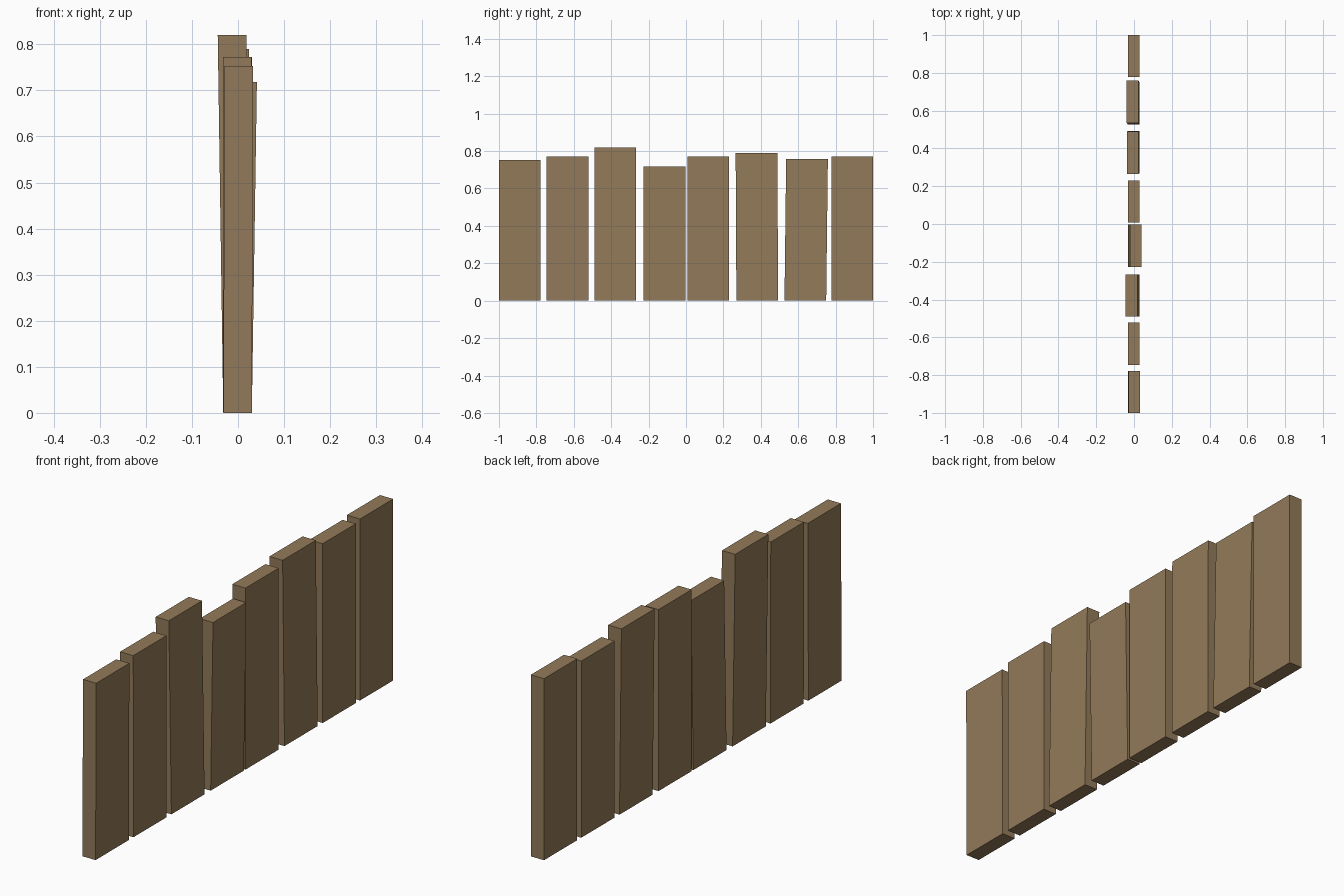
import bpy, bmesh

if "Cube" in bpy.data.objects:
    bpy.data.objects.remove(bpy.data.objects["Cube"])

WIDTH, THICK, X0 = 0.223, 0.062, -0.001

wood = bpy.data.materials.new("weathered_wood")
wood.diffuse_color = (0.29, 0.195, 0.10, 1)
wood.use_nodes = True
wood.node_tree.nodes["Principled BSDF"].inputs["Base Color"].default_value = wood.diffuse_color


def plank(name, y, height, lean_x, lean_y):
    """Upright board on the ground whose top end is shifted by the lean."""
    bm = bmesh.new()
    bmesh.ops.create_cube(bm, size=1)
    for v in bm.verts:
        top = v.co.z > 0
        v.co.x = v.co.x * THICK + (lean_x if top else 0)
        v.co.y = v.co.y * WIDTH + (lean_y if top else 0)
        v.co.z = height if top else 0
    mesh = bpy.data.meshes.new(name)
    bm.to_mesh(mesh)
    bm.free()
    mesh.materials.append(wood)
    obj = bpy.data.objects.new(name, mesh)
    obj.location = (X0, y, 0)
    bpy.context.collection.objects.link(obj)


# Row of fence planks: centre y, height, lean of the top in x and y
planks = [
    (-0.8885, 0.753, 0.003, 0.0),
    (-0.634, 0.772, -0.001, 0.0),
    (-0.379, 0.820, -0.012, 0.0),
    (-0.115, 0.718, 0.011, 0.0),
    (0.119, 0.772, 0.0, 0.0),
    (0.381, 0.790, -0.006, -0.004),
    (0.638, 0.757, -0.007, 0.009),
    (0.8885, 0.772, 0.0, 0.0),
]
for i, p in enumerate(planks, 1):
    plank(f"fence_plank_{i}", *p)
